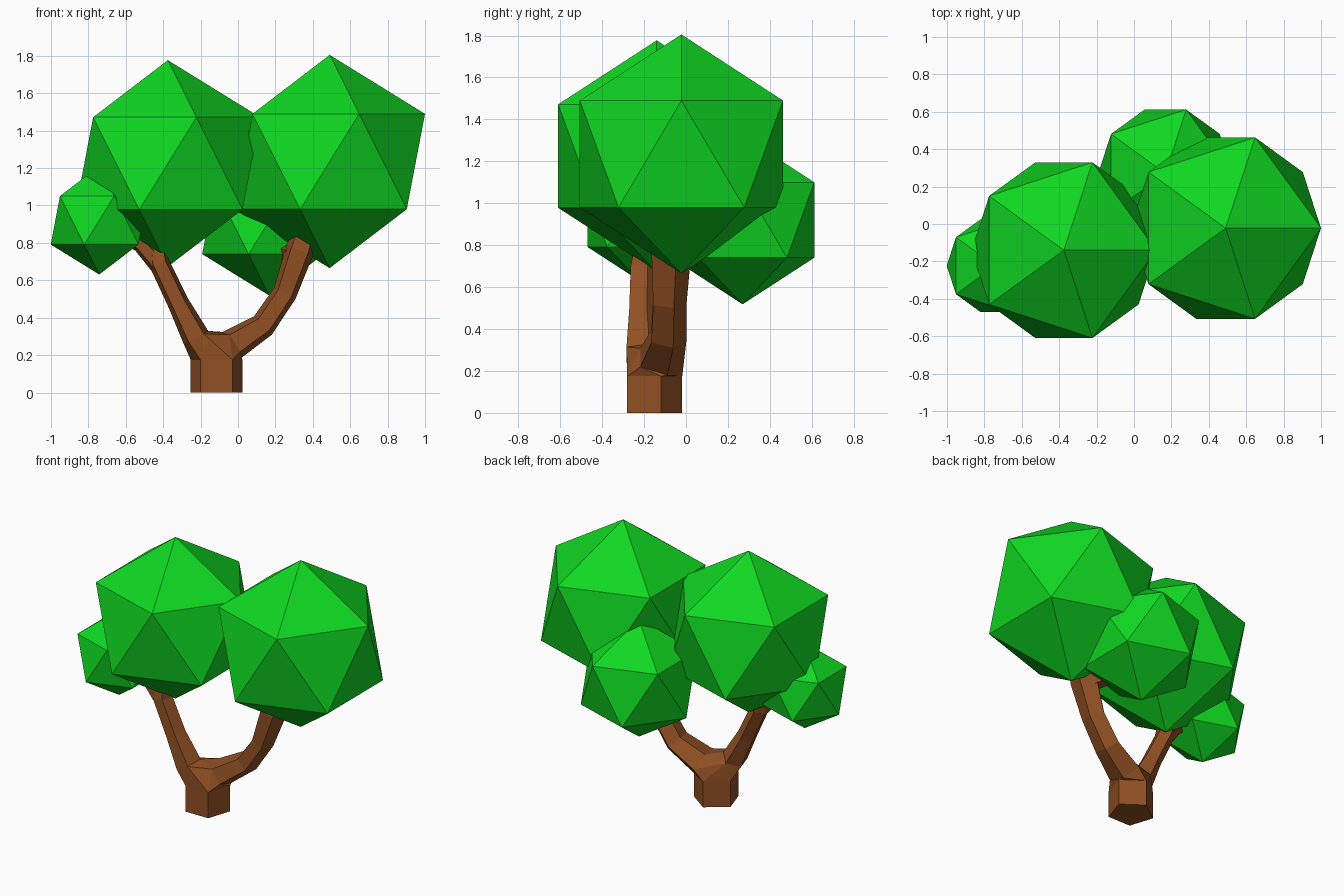
import bpy, bmesh, math
from mathutils import Vector

if "Cube" in bpy.data.objects:
    bpy.data.objects.remove(bpy.data.objects["Cube"])


def material(name, color):
    m = bpy.data.materials.new(name)
    m.diffuse_color = (*color, 1)
    m.use_nodes = True
    m.node_tree.nodes["Principled BSDF"].inputs["Base Color"].default_value = m.diffuse_color
    return m


LEAF = material("leaf green", (0.005, 0.68, 0.016))
BARK = material("bark brown", (0.28, 0.08, 0.017))


def add_object(name, bm, mat):
    bmesh.ops.recalc_face_normals(bm, faces=bm.faces)
    mesh = bpy.data.meshes.new(name)
    bm.to_mesh(mesh)
    bm.free()
    mesh.materials.append(mat)
    ob = bpy.data.objects.new(name, mesh)
    bpy.context.collection.objects.link(ob)


def ring(center, tangent, r, stretch):
    """Five points around a path point, one of them towards the back."""
    t = Vector(tangent).normalized()
    back = Vector((0, 1, 0))
    if abs(t.y) > 0.7:
        back = Vector((0, 0, 1))
    back = (back - t * back.dot(t)).normalized()
    side = back.cross(t)
    return [Vector(center) + back * r * stretch * math.cos(a) + side * r * math.sin(a)
            for a in (math.tau * i / 5 for i in range(5))]


def path_rings(path, stretch):
    pts = [Vector(p[:3]) for p in path]
    out = []
    for i, p in enumerate(path):
        tangent = pts[min(i + 1, len(pts) - 1)] - pts[max(i - 1, 0)]
        out.append(ring(p[:3], tangent, p[3], stretch))
    return out


def tube(name, rings):
    bm = bmesh.new()
    loops = [[bm.verts.new(v) for v in r] for r in rings]
    for a, b in zip(loops, loops[1:]):
        for i in range(5):
            j = (i + 1) % 5
            bm.faces.new((a[i], a[j], b[j], b[i]))
    bm.faces.new(loops[0])
    bm.faces.new(loops[-1])
    add_object(name, bm, BARK)


# Trunk and main branches: x, y, z, radius
trunk = path_rings([(-.115, -.163, 0, .145), (-.115, -.163, .175, .145)], 1)
left = path_rings([(-.225, -.205, .295, .078), (-.32, -.21, .48, .06),
                   (-.42, -.205, .69, .058), (-.44, -.18, .86, .05)], 1.25)
right = path_rings([(-.03, -.125, .255, .09), (.135, -.09, .36, .072),
                    (.25, -.085, .53, .068), (.33, -.08, .76, .08),
                    (.38, -.07, .92, .06)], 1.3)
tube("trunk", trunk)
tube("left_branch", left)
tube("right_branch", right)

# Fork joining the trunk to both branches
bm = bmesh.new()
for v in trunk[1] + left[0] + right[0]:
    bm.verts.new(v)
bmesh.ops.convex_hull(bm, input=bm.verts)
add_object("fork", bm, BARK)

# Twigs carrying the two small crowns
tube("left_twig", path_rings([(-.42, -.21, .68, .055), (-.52, -.215, .79, .045),
                              (-.66, -.22, .88, .04)], 1))
tube("back_twig", path_rings([(.31, -.06, .74, .065), (.26, .06, .76, .06),
                              (.2, .18, .84, .05)], 1))

# Leaf crowns: plain icosahedra
for name, center, r in (("right_crown", (.49, -.022, 1.235), .57),
                        ("left_crown", (-.375, -.14, 1.225), .552),
                        ("back_crown", (.168, .27, .92), .402),
                        ("small_left_crown", (-.742, -.223, .921), .29)):
    bm = bmesh.new()
    bmesh.ops.create_icosphere(bm, subdivisions=1, radius=r)
    bmesh.ops.translate(bm, verts=bm.verts, vec=center)
    add_object(name, bm, LEAF)
